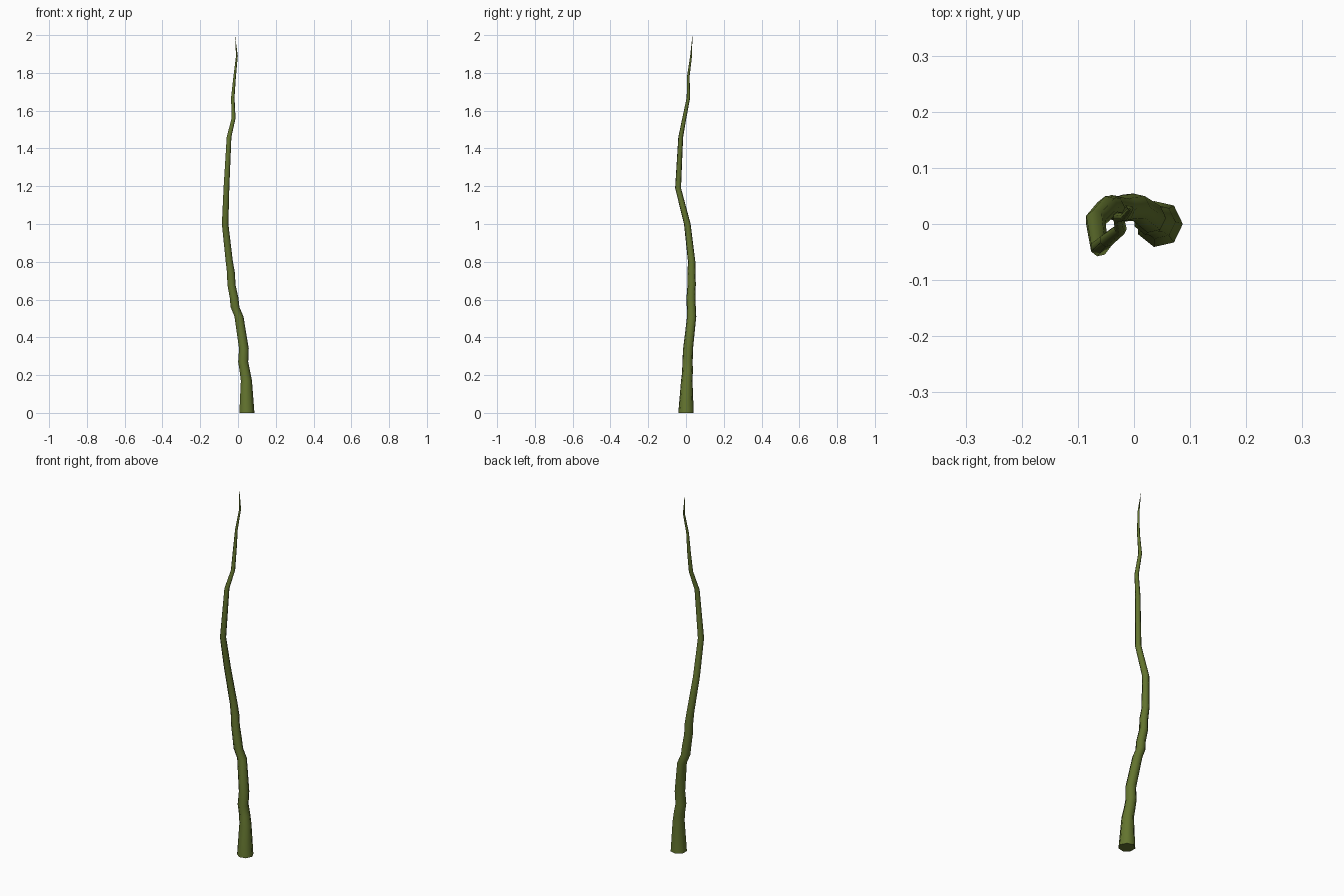
import bpy, bmesh, math

SIDES = 7
# Stem path: x, y, z, radius
PATH = [
    (0.045, 0.000, 0.00, 0.042), (0.043, 0.004, 0.17, 0.031),
    (0.035, 0.008, 0.22, 0.029), (0.026, 0.008, 0.27, 0.028),
    (0.030, 0.011, 0.34, 0.027), (0.004, 0.030, 0.51, 0.025),
    (-0.017, 0.028, 0.56, 0.0245), (-0.022, 0.026, 0.61, 0.024),
    (-0.036, 0.030, 0.68, 0.0225), (-0.038, 0.029, 0.74, 0.022),
    (-0.047, 0.030, 0.80, 0.020), (-0.069, 0.007, 1.00, 0.018),
    (-0.062, -0.042, 1.19, 0.016), (-0.048, -0.028, 1.46, 0.013),
    (-0.024, -0.009, 1.56, 0.011), (-0.028, 0.013, 1.67, 0.0095),
    (-0.018, 0.012, 1.78, 0.007), (-0.006, 0.027, 1.89, 0.005),
    (-0.016, 0.034, 2.00, 0.0),
]

bm = bmesh.new()
rings = []
for x, y, z, r in PATH[:-1]:
    rings.append([bm.verts.new((x + r * math.cos(2 * math.pi * i / SIDES),
                                y + r * math.sin(2 * math.pi * i / SIDES), z))
                  for i in range(SIDES)])
tip = bm.verts.new(PATH[-1][:3])

# Stem walls
for a, b in zip(rings, rings[1:]):
    for i in range(SIDES):
        j = (i + 1) % SIDES
        bm.faces.new((a[i], a[j], b[j], b[i])).smooth = True
# Pointed tip
for i in range(SIDES):
    bm.faces.new((rings[-1][i], rings[-1][(i + 1) % SIDES], tip)).smooth = True
# Base cap with a sharp rim
cap = bm.faces.new(rings[0][::-1])
for e in cap.edges:
    e.smooth = False

mesh = bpy.data.meshes.new("vine_stem")
bm.to_mesh(mesh)
bm.free()
stem = bpy.data.objects.new("vine_stem", mesh)
bpy.context.collection.objects.link(stem)

mat = bpy.data.materials.new("olive green")
mat.diffuse_color = (0.125, 0.175, 0.028, 1)
mesh.materials.append(mat)
